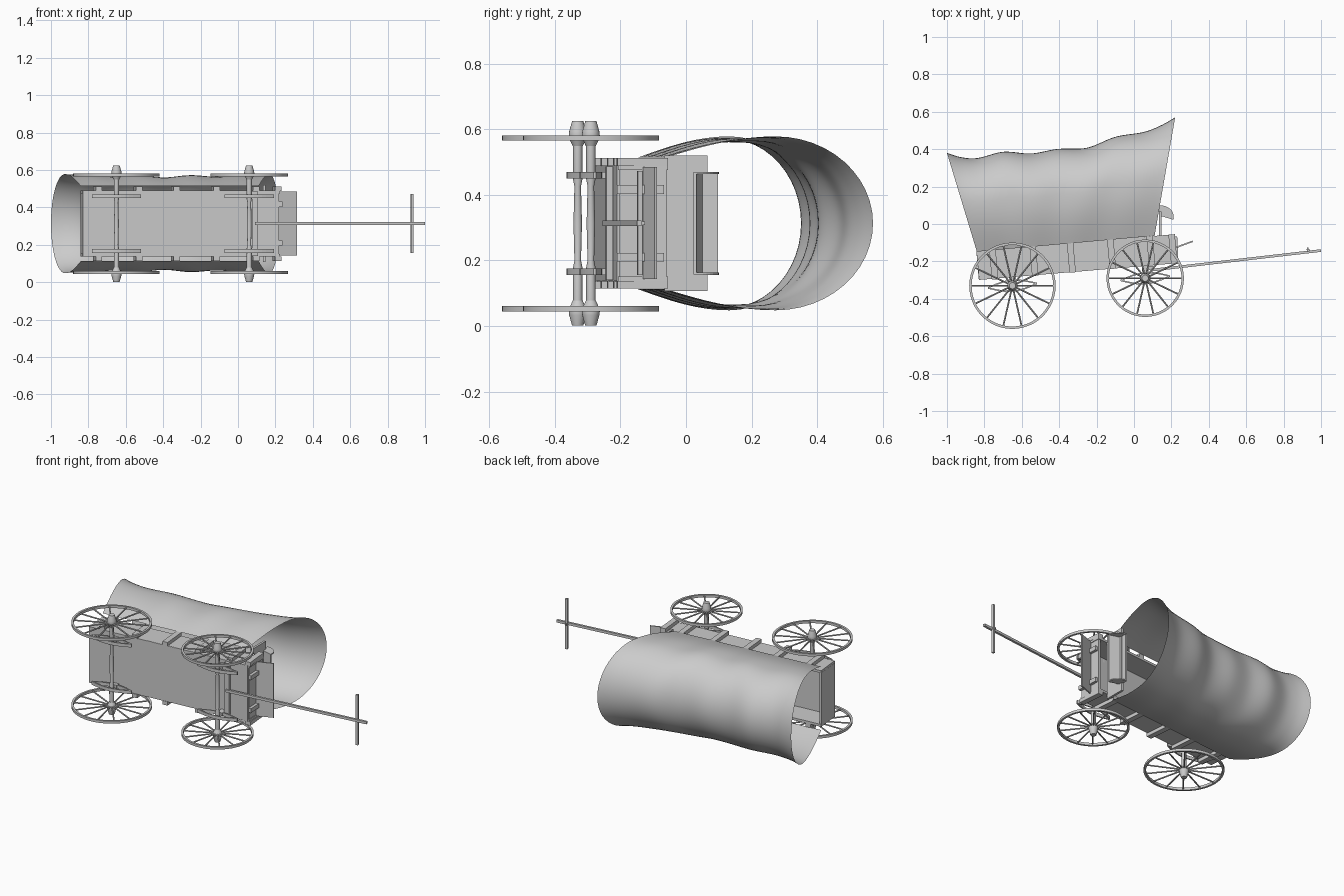
import bpy, bmesh, math
from mathutils import Vector, Matrix

if "Cube" in bpy.data.objects:
    bpy.data.objects.remove(bpy.data.objects["Cube"])

grey = bpy.data.materials.new("plain grey")
grey.use_nodes = True
grey.diffuse_color = (0.6, 0.6, 0.6, 1)
grey.node_tree.nodes["Principled BSDF"].inputs["Base Color"].default_value = (0.6, 0.6, 0.6, 1)

MID = 0.313                      # middle of the wagon's width, along z
SLOPE = math.atan(0.09)          # the bed rises towards its front


def finish(name, bm, smooth=False):
    bmesh.ops.recalc_face_normals(bm, faces=bm.faces)
    mesh = bpy.data.meshes.new(name)
    bm.to_mesh(mesh)
    bm.free()
    mesh.materials.append(grey)
    ob = bpy.data.objects.new(name, mesh)
    bpy.context.collection.objects.link(ob)
    if smooth:
        bpy.ops.object.select_all(action='DESELECT')
        ob.select_set(True)
        bpy.context.view_layer.objects.active = ob
        bpy.ops.object.shade_smooth_by_angle(angle=math.radians(40))
    return ob


def prism(name, pts, z0, z1):
    """Extrude an x-y outline across the wagon's width."""
    bm = bmesh.new()
    face = bm.faces.new([bm.verts.new((x, y, z0)) for x, y in pts])
    new = bmesh.ops.extrude_face_region(bm, geom=[face])["geom"]
    bmesh.ops.translate(bm, vec=(0, 0, z1 - z0), verts=[v for v in new if isinstance(v, bmesh.types.BMVert)])
    return finish(name, bm)


def plank(name, a, b, t, z0, z1):
    """Board running from a to b in x-y, with thickness t."""
    a, b = Vector(a), Vector(b)
    n = (b - a).normalized().orthogonal() * t / 2
    return prism(name, [a - n, b - n, b + n, a + n], z0, z1)


def lathe(bm, profile, cx, cy, seg, closed=False):
    """Spin (radius, z) points about an axis along z."""
    rings = [[bm.verts.new((cx + r * math.cos(math.tau * i / seg),
                            cy + r * math.sin(math.tau * i / seg), z)) for i in range(seg)]
             for r, z in profile]
    pairs = list(zip(rings, rings[1:])) + ([(rings[-1], rings[0])] if closed else [])
    for p, q in pairs:
        for i in range(seg):
            j = (i + 1) % seg
            bm.faces.new((p[i], p[j], q[j], q[i]))
    if not closed:
        bm.faces.new(rings[0])
        bm.faces.new(rings[-1])


def mirrored(z0, z1):
    return (("left", z0, z1), ("right", 2 * MID - z1, 2 * MID - z0))


# Wheels, hubs, axles and springs
for end, cx, cy, rad in (("rear", -0.65, -0.33, 0.231), ("front", 0.06, -0.29, 0.207)):
    for side, s in (("left", 1), ("right", -1)):
        zc = MID + s * 0.26
        bm = bmesh.new()
        lathe(bm, [(rad - 0.013, zc - 0.008), (rad, zc - 0.008), (rad, zc + 0.008), (rad - 0.013, zc + 0.008)],
              cx, cy, 48, True)
        finish(f"{end}_{side}_rim", bm, True)

        bm = bmesh.new()
        for i in range(14):
            rot = Matrix.Translation((cx, cy, zc)) @ Matrix.Rotation(math.tau * i / 14, 4, 'Z')
            rot = rot @ Matrix.Translation((rad / 2, 0, 0)) @ Matrix.Rotation(math.pi / 2, 4, 'Y')
            bmesh.ops.create_cone(bm, cap_ends=True, segments=8, radius1=0.0045, radius2=0.0045,
                                  depth=rad - 0.014, matrix=rot)
        finish(f"{end}_{side}_spokes", bm, True)

        bm = bmesh.new()
        lathe(bm, [(r, MID + s * d) for r, d in
                   ((0.015, 0.235), (0.022, 0.25), (0.028, 0.262), (0.026, 0.28), (0.017, 0.312))], cx, cy, 20)
        finish(f"{end}_{side}_hub", bm, True)

    bm = bmesh.new()
    lathe(bm, [(0.014, 0.07), (0.014, 0.18), (0.010, 0.20), (0.013, MID),
               (0.010, 0.426), (0.014, 0.446), (0.014, 0.556)], cx, cy, 16)
    finish(f"{end}_axle", bm, True)

    for side, z0, z1 in mirrored(0.45, 0.47):
        for level, s in (("upper", 1), ("lower", -1)):
            arc = [(-0.132 + 0.264 * i / 12, s * 0.029 * math.sin(math.pi * i / 12)) for i in range(13)]
            outline = [(x, y + 0.004) for x, y in arc] + [(x, y - 0.004) for x, y in arc[::-1]]
            c, n = math.cos(SLOPE), math.sin(SLOPE)
            prism(f"{end}_{side}_{level}_spring",
                  [(cx + x * c - y * n, cy + x * n + y * c) for x, y in outline], z0, z1)
        top = -0.228 + 0.09 * cx
        prism(f"{end}_{side}_spring_block",
              [(cx - 0.018, cy + 0.02), (cx + 0.018, cy + 0.02), (cx + 0.018, top + 0.012), (cx - 0.018, top + 0.012)],
              z0, z1)

# Bed: floor, sides, end boards and battens
plank("bed_floor", (-0.83, -0.292), (0.215, -0.204), 0.014, 0.137, 0.489)
for side, z0, z1 in mirrored(0.475, 0.49):
    prism(f"bed_{side}_side", [(-0.828, -0.299), (0.225, -0.207), (0.218, -0.055), (-0.843, -0.142)], z0, z1)
plank("tail_board", (-0.823, -0.295), (-0.836, -0.145), 0.014, 0.15, 0.476)
plank("front_board", (0.213, -0.205), (0.207, -0.06), 0.014, 0.15, 0.476)
for i, x in enumerate((-0.75, -0.535, -0.335, -0.12, 0.09, 0.208)):
    for side, z0, z1 in mirrored(0.488, 0.512):
        yb, yt = -0.229 + 0.09 * x, -0.073 + 0.082 * x
        plank(f"batten_{side}_{i + 1}", (x + 0.007, yb), (x - 0.007, yt), 0.034, z0, z1)
for side, z0, z1 in mirrored(0.403, 0.43):
    plank(f"front_batten_{side}", (0.229, -0.21), (0.222, -0.068), 0.018, z0, z1)
plank("floor_crossbeam", (0.075, -0.236), (0.105, -0.233), 0.02, 0.14, 0.486)

# Foot board and driver's seat
plank("foot_board", (0.218, -0.128), (0.315, -0.092), 0.008, 0.143, 0.485)
prism("seat_board", [(0.134, -0.065), (0.148, -0.065), (0.148, 0.066), (0.134, 0.066)], 0.107, 0.52)
plank("seat_plank", (0.135, 0.05), (0.212, 0.027), 0.009, 0.157, 0.47)
plank("seat_back", (0.141, 0.045), (0.141, 0.098), 0.01, 0.157, 0.47)
cheek = [(0.138, 0.05), (0.212, 0.027)] + [
    (0.138 + 0.074 * math.cos(a), 0.04 + 0.06 * math.sin(a)) for a in (i * math.pi / 16 for i in range(1, 9))]
for side, z0, z1 in mirrored(0.463, 0.47):
    prism(f"seat_{side}_cheek", cheek, z0, z1)

# Tongue with crossbar
plank("tongue", (0.09, -0.247), (0.999, -0.142), 0.014, MID - 0.008, MID + 0.008)
plank("tongue_crossbar", (0.924, -0.142), (0.938, -0.14), 0.014, 0.155, 0.472)
plank("tongue_pin", (0.93, -0.15), (0.928, -0.126), 0.008, MID - 0.005, MID + 0.005)

# Canvas cover: horseshoe sections swept along a sagging ridge
RIDGE = [(-1, 0.38), (-0.925, 0.357), (-0.84, 0.352), (-0.7, 0.386), (-0.55, 0.377), (-0.41, 0.401),
         (-0.25, 0.408), (-0.1, 0.466), (0.06, 0.494), (0.15, 0.53), (0.22, 0.57)]


def ridge(x):
    """Smooth interpolation through the ridge points."""
    k = max(i for i in range(len(RIDGE) - 1) if RIDGE[i][0] <= x + 1e-9)
    p = [RIDGE[min(max(k + d, 0), len(RIDGE) - 1)] for d in (-1, 0, 1, 2)]
    w = p[2][0] - p[1][0]
    t = (x - p[1][0]) / w
    m0 = (p[2][1] - p[0][1]) / (p[2][0] - p[0][0]) * w
    m1 = (p[3][1] - p[1][1]) / (p[3][0] - p[1][0]) * w
    return ((2 * t**3 - 3 * t**2 + 1) * p[1][1] + (t**3 - 2 * t**2 + t) * m0
            + (3 * t**2 - 2 * t**3) * p[2][1] + (t**3 - t**2) * m1)


half = [(0.2 + 0.065 * math.sin(math.pi / 2 * i / 8), 0.53 * i / 8) for i in range(8)]
half += [(0.265 * math.cos(a), 0.53 + 0.47 * math.sin(a)) for a in (i * math.pi / 24 for i in range(13))]
section = half + [(-w, h) for w, h in half[-2::-1]]
bm = bmesh.new()
rows = []
for i in range(61):
    u = i / 60
    tx = -1 + 1.22 * u
    bx, by, ty = -0.84 + 0.95 * u, -0.148 + 0.085 * u, ridge(tx)
    sag = 0.012 * math.sin(math.pi * u) ** 0.5 + 0.006 * math.sin(math.pi * u) * math.cos(math.tau * (tx + 0.41) / 0.33)
    row = []
    for w, h in section:
        pull = 1 - sag / 0.265 * min(1, 2 * h)
        row.append(bm.verts.new((bx + (tx - bx) * h, by + (ty - by) * h, MID + w * pull)))
    rows.append(row)
for p, q in zip(rows, rows[1:]):
    for j in range(len(section) - 1):
        bm.faces.new((p[j], q[j], q[j + 1], p[j + 1]))
finish("canvas_cover", bm, True)
